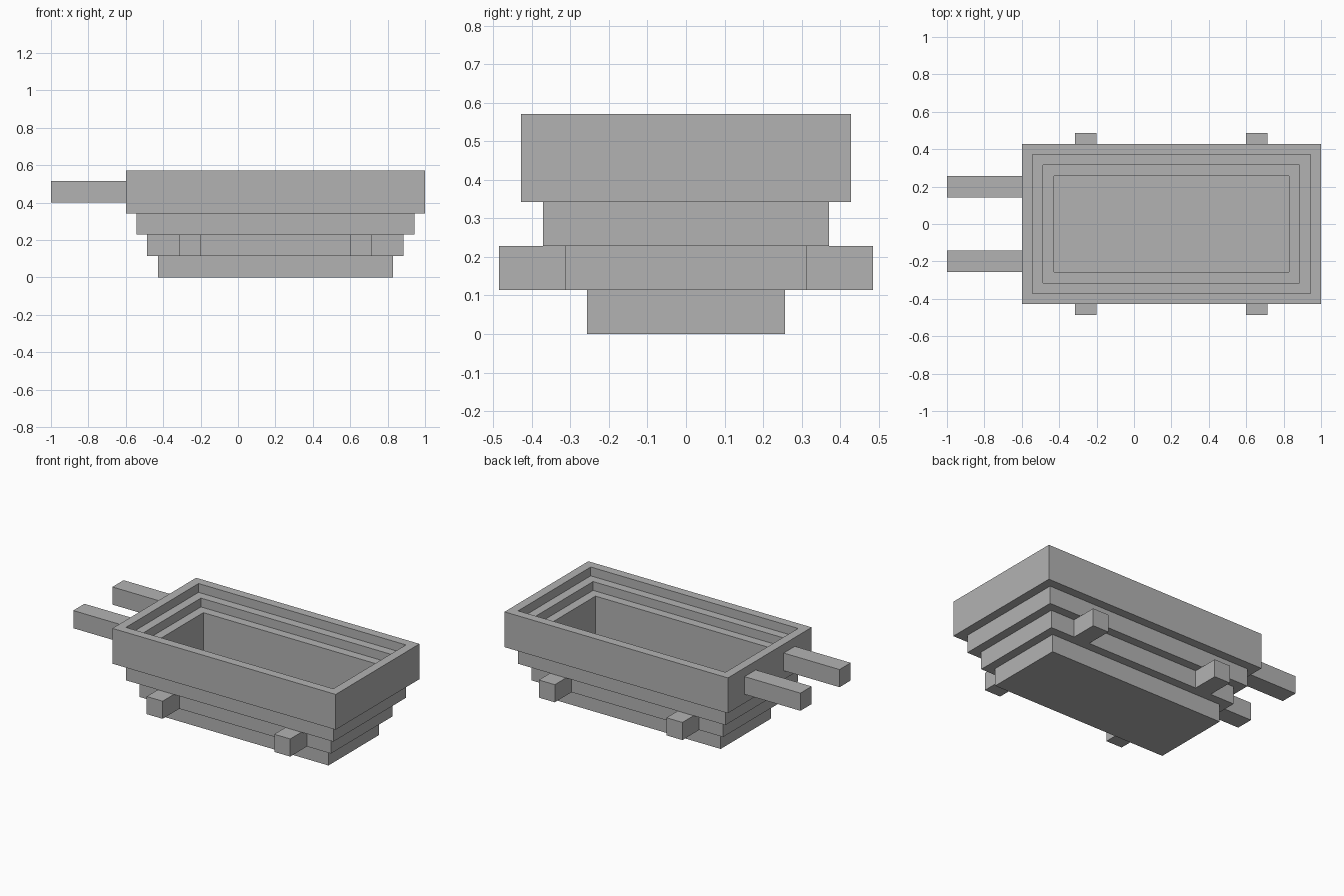
import bpy
import bmesh
from mathutils import Vector

cube = bpy.data.objects.get("Cube")
if cube:
    bpy.data.objects.remove(cube, do_unlink=True)

U = 2 / 35  # modelling unit

grey = bpy.data.materials.new("plain grey")
grey.use_nodes = True
grey.diffuse_color = (0.45, 0.45, 0.45, 1)
grey.node_tree.nodes["Principled BSDF"].inputs["Base Color"].default_value = grey.diffuse_color


def add_object(name, bm):
    bmesh.ops.recalc_face_normals(bm, faces=bm.faces[:])
    mesh = bpy.data.meshes.new(name)
    bm.to_mesh(mesh)
    bm.free()
    mesh.materials.append(grey)
    obj = bpy.data.objects.new(name, mesh)
    bpy.context.collection.objects.link(obj)
    return obj


def box(name, low, high):
    low, high = Vector(low) * U, Vector(high) * U
    bm = bmesh.new()
    bmesh.ops.create_cube(bm, size=1)
    bmesh.ops.scale(bm, vec=high - low, verts=bm.verts)
    bmesh.ops.translate(bm, vec=(low + high) / 2, verts=bm.verts)
    return add_object(name, bm)


def stepped_tub(name, profile):
    """Loft concentric rectangles given as (inset, height), capped at both ends."""
    bm = bmesh.new()
    rings = []
    for inset, z in profile:
        hx, hy = 14 - inset, 7.5 - inset
        corners = [(-hx, -hy), (hx, -hy), (hx, hy), (-hx, hy)]
        rings.append([bm.verts.new(((x + 3.5) * U, y * U, z * U)) for x, y in corners])
    for a, b in zip(rings, rings[1:]):
        for i in range(4):
            j = (i + 1) % 4
            bm.faces.new((a[i], a[j], b[j], b[i]))
    bm.faces.new(rings[0])
    bm.faces.new(rings[-1])
    return add_object(name, bm)


# Tub: stepped outside going up, stepped rim going down into a deep basin
outside = [(3, 0), (3, 2), (2, 2), (2, 4), (1, 4), (1, 6), (0, 6), (0, 10)]
inside = [(1, 10), (1, 9), (2, 9), (2, 8), (3, 8), (3, 2)]
stepped_tub("stepped_tub", outside + inside)

# Handles and side pegs, mirrored front to back
for side, label in ((-1, "front"), (1, "back")):
    y0, y1 = sorted((side * 2.5, side * 4.5))
    box(f"handle_{label}", (-17.5, y0, 7), (-10.5, y1, 9))
    y0, y1 = sorted((side * 5.5, side * 8.5))
    for x, end in ((-5.5, "right"), (10.5, "left")):
        box(f"peg_{label}_{end}", (x, y0, 2), (x + 2, y1, 4))
